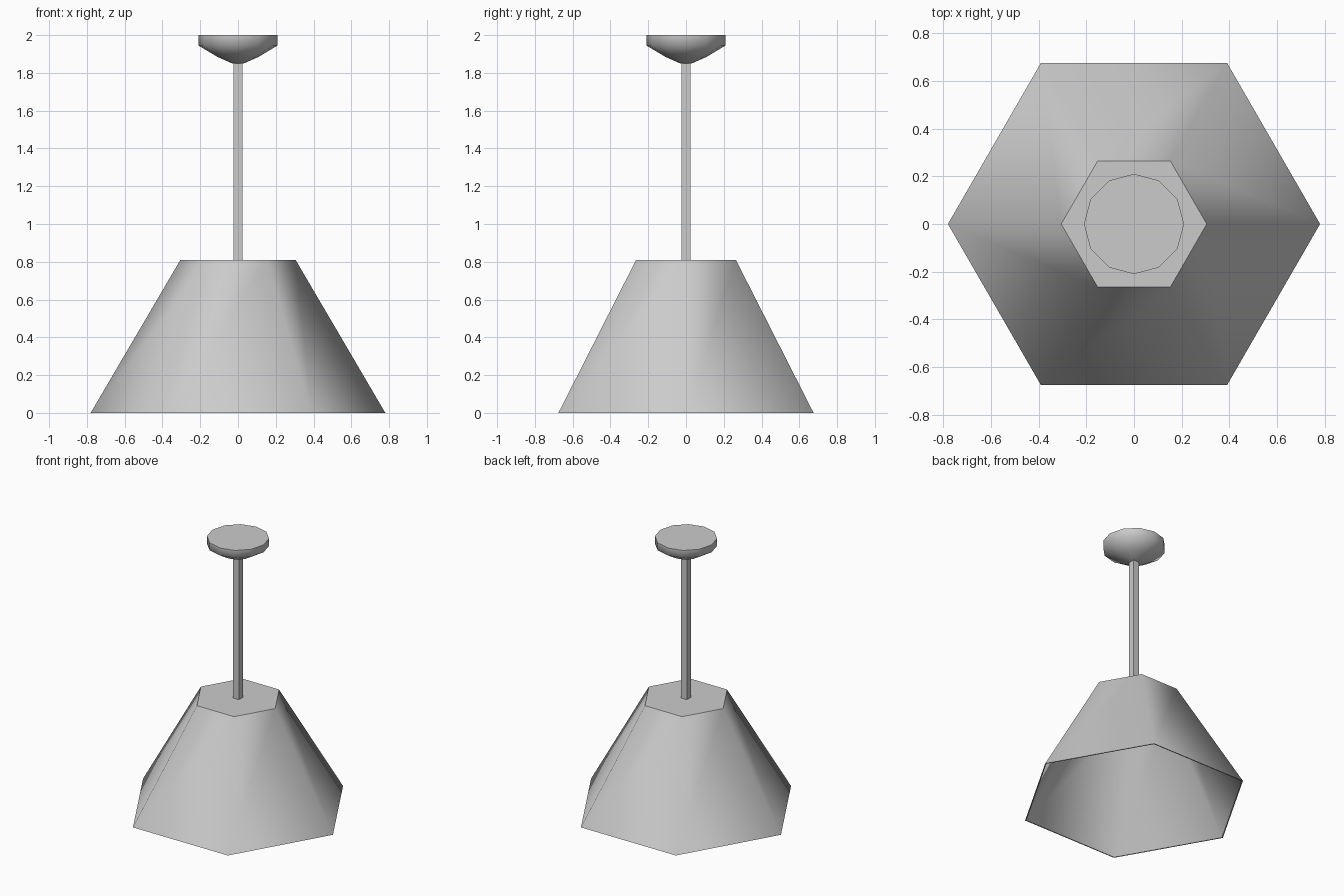
import bpy, bmesh, math

cube = bpy.data.objects.get("Cube")
if cube:
    bpy.data.objects.remove(cube, do_unlink=True)

# Single painted metal finish
grey = bpy.data.materials.new("light grey")
grey.use_nodes = True
colour = (0.6, 0.6, 0.6, 1)
grey.diffuse_color = colour
grey.node_tree.nodes["Principled BSDF"].inputs["Base Color"].default_value = colour


def revolve(name, profile, sides, start=0.0, smooth_angle=None):
    """Turn (radius, height) points round z; end rings with a radius are capped."""
    bm = bmesh.new()
    rings = []
    for r, z in profile:
        ring = []
        for i in range(sides):
            a = start + math.tau * i / sides
            ring.append(bm.verts.new((r * math.cos(a), r * math.sin(a), z)))
        rings.append(ring)
    for low, high in zip(rings, rings[1:]):
        for i in range(sides):
            j = (i + 1) % sides
            bm.faces.new((low[i], low[j], high[j], high[i]))
    bm.faces.new(rings[0][::-1])
    bm.faces.new(rings[-1])
    mesh = bpy.data.meshes.new(name)
    bm.to_mesh(mesh)
    bm.free()
    mesh.materials.append(grey)
    obj = bpy.data.objects.new(name, mesh)
    bpy.context.collection.objects.link(obj)
    if smooth_angle:
        bpy.ops.object.select_all(action='DESELECT')
        obj.select_set(True)
        bpy.context.view_layer.objects.active = obj
        bpy.ops.object.shade_smooth_by_angle(angle=math.radians(smooth_angle))
    return obj


# Hexagonal shade: thin wall, open below, closed on top
revolve("lamp_shade",
        [(0.297, 0.80), (0.772, 0), (0.78, 0), (0.305, 0.81)],
        6, smooth_angle=58)

# Square rod from shade to canopy
revolve("hanging_rod", [(0.035, 0.805), (0.035, 1.86)], 4, start=math.pi / 4)

# Rounded ceiling canopy
revolve("ceiling_canopy",
        [(0.03, 1.85), (0.11, 1.885), (0.21, 1.945), (0.21, 2.0)],
        12, smooth_angle=65)
